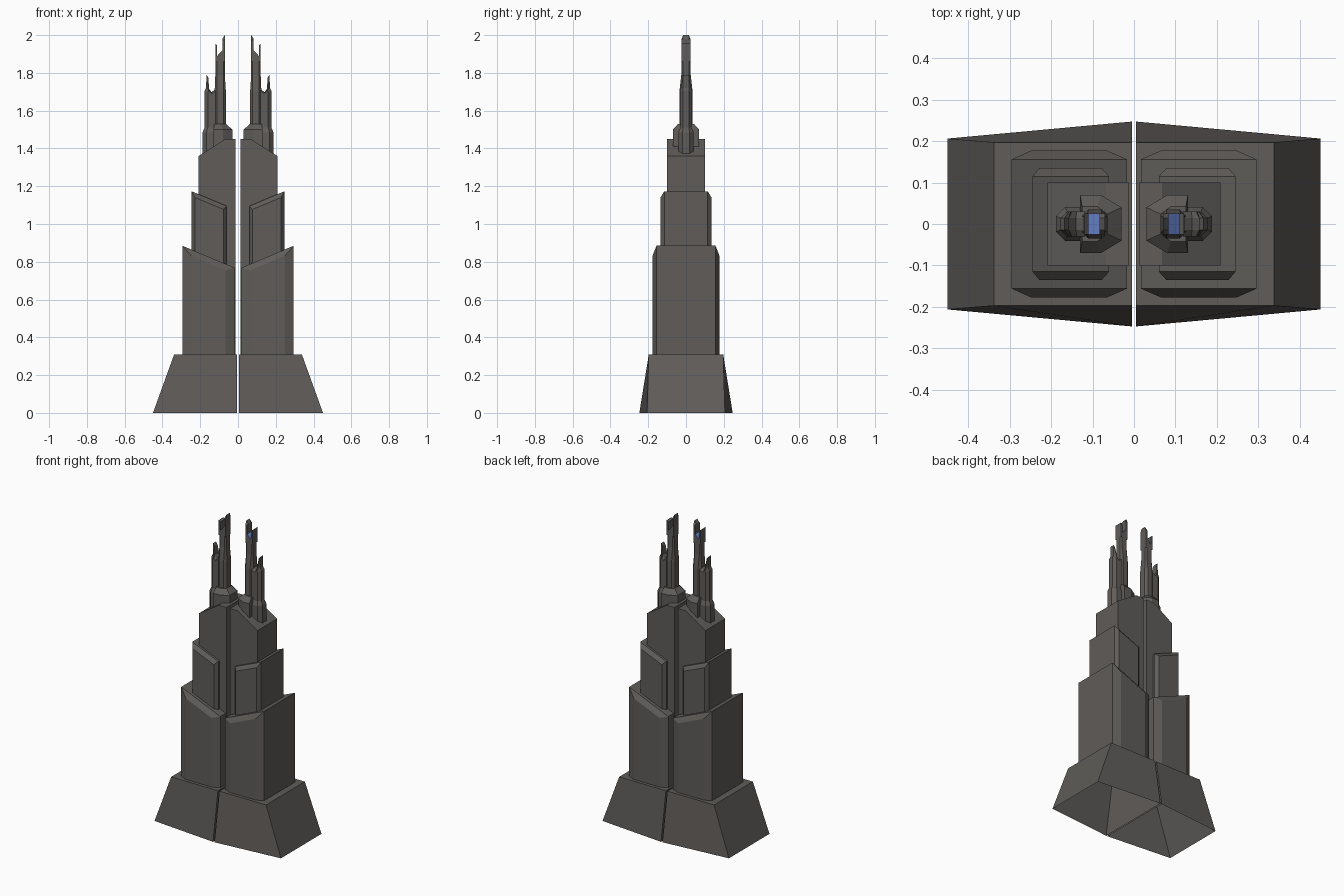
import bpy, bmesh

if "Cube" in bpy.data.objects:
    bpy.data.objects.remove(bpy.data.objects["Cube"])


def material(name, rgb):
    m = bpy.data.materials.new(name)
    m.diffuse_color = (*rgb, 1)
    m.use_nodes = True
    m.node_tree.nodes["Principled BSDF"].inputs["Base Color"].default_value = m.diffuse_color
    return m


STONE = material("dark_stone", (0.115, 0.107, 0.1))
LIGHT = material("blue_light", (0.16, 0.26, 0.68))


def loft(name, rings, side, open_start=False, rule=None):
    """Skin equal-length rings of points, cap the ends; side = -1 mirrors in x."""
    bm = bmesh.new()
    loops = [[bm.verts.new((side * x, y, z)) for x, y, z in r] for r in rings]
    n = len(rings[0])
    for a, b in zip(loops, loops[1:]):
        for i in range(n):
            j = (i + 1) % n
            bm.faces.new((a[i], a[j], b[j], b[i]))
    start = bm.faces.new(loops[0])
    bm.faces.new(loops[-1])
    bmesh.ops.recalc_face_normals(bm, faces=bm.faces)
    if open_start:
        bmesh.ops.delete(bm, geom=[start], context='FACES_ONLY')
    if rule:
        for f in bm.faces:
            f.material_index = int(rule(f))
    me = bpy.data.meshes.new(name)
    bm.to_mesh(me)
    bm.free()
    me.materials.append(STONE)
    me.materials.append(LIGHT)
    ob = bpy.data.objects.new(name, me)
    bpy.context.collection.objects.link(ob)
    return ob


def plan(pts, z):
    return [(x, y, z) for x, y in pts]


def elev(pts, y):
    return [(x, y, z) for x, z in pts]


def octagon(x0, x1, w, c, z):
    """Chamfered rectangle in plan."""
    return plan([(x0, -w + c), (x0 + c, -w), (x1 - c, -w), (x1, -w + c),
                 (x1, w - c), (x1 - c, w), (x0 + c, w), (x0, w - c)], z)


def half_octagon(x0, x1, w, cx, cy, z):
    """Flat at x0, chamfered towards x1."""
    return plan([(x0, -w), (x1 - cx, -w), (x1, -w + cy),
                 (x1, w - cy), (x1 - cx, w), (x0, w)], z)


def tier(name, body, panel, y_body, y_panel, side):
    """Slanted block with raised bevelled panels front and back."""
    loft(name, [elev(panel, -y_panel), elev(body, -y_body),
                elev(body, y_body), elev(panel, y_panel)], side)


def in_notch(f):
    c = f.calc_center_median()
    return 0.083 < abs(c.x) < 0.11 and 1.87 < c.z < 1.94 and f.normal.z > 0.3


for label, s in (("right", 1), ("left", -1)):
    # flared plinth, open underneath
    loft(f"{label}_plinth", [
        plan([(.005, -.247), (.45, -.206), (.45, .206), (.005, .247)], 0),
        plan([(.005, -.197), (.338, -.197), (.338, .197), (.005, .197)], .31)],
        s, open_start=True)

    # stepped tiers
    tier(f"{label}_lower_tier",
         [(.017, .31), (.295, .31), (.295, .885), (.017, .768)],
         [(.065, .31), (.248, .31), (.248, .832), (.065, .755)], .156, .177, s)
    tier(f"{label}_middle_tier",
         [(.06, .7), (.245, .7), (.245, 1.173), (.06, 1.095)],
         [(.078, .7), (.228, .7), (.228, 1.14), (.078, 1.078)], .115, .135, s)

    # tall core with sloped shoulder
    core = [(.012, .31), (.208, .31), (.208, 1.36), (.067, 1.45), (.012, 1.45)]
    loft(f"{label}_core", [elev(core, -.1), elev(core, .1)], s)

    # main spire: collar, shaft and notched head
    loft(f"{label}_main_collar", [
        [(.16 - x, y, z) for x, y, z in half_octagon(.03, .13, .07, .05, .03, 1.38)],
        [(.16 - x, y, z) for x, y, z in half_octagon(.03, .13, .07, .05, .03, 1.5)],
        [(.16 - x, y, z) for x, y, z in half_octagon(.035, .096, .042, .025, .018, 1.53)]], s)
    loft(f"{label}_main_shaft", [
        octagon(.064, .124, .035, .014, 1.5),
        octagon(.064, .124, .035, .014, 1.7),
        octagon(.07, .12, .025, .008, 1.79),
        octagon(.07, .12, .025, .008, 1.88)], s)
    head = [(.07, 1.86), (.07, 2.0), (.083, 1.98), (.083, 1.92), (.11, 1.89),
            (.11, 1.945), (.12, 1.955), (.12, 1.86)]
    edge = [(x, min(z, 1.975)) for x, z in head]
    loft(f"{label}_main_head", [elev(edge, -.025), elev(head, -.015),
                                elev(head, .015), elev(edge, .025)], s, rule=in_notch)

    # side spire: collar and shaft with a thin prong
    loft(f"{label}_side_collar", [
        half_octagon(.12, .188, .041, .022, .022, 1.34),
        half_octagon(.12, .188, .041, .022, .022, 1.485),
        half_octagon(.12, .177, .03, .016, .016, 1.51)], s)
    shaft = [(.118, 1.48), (.118, 1.715), (.14, 1.698), (.157, 1.72), (.157, 1.775),
             (.167, 1.79), (.169, 1.72), (.177, 1.705), (.177, 1.48)]
    side = [(min(x, .165), min(z, 1.705)) for x, z in shaft]
    side = [(.118, 1.48), (.118, 1.705), (.138, 1.69), (.15, 1.7), (.152, 1.702),
            (.156, 1.704), (.158, 1.7), (.16, 1.695), (.16, 1.48)]
    loft(f"{label}_side_shaft", [elev(side, -.03), elev(shaft, -.015),
                                 elev(shaft, .015), elev(side, .03)], s)
